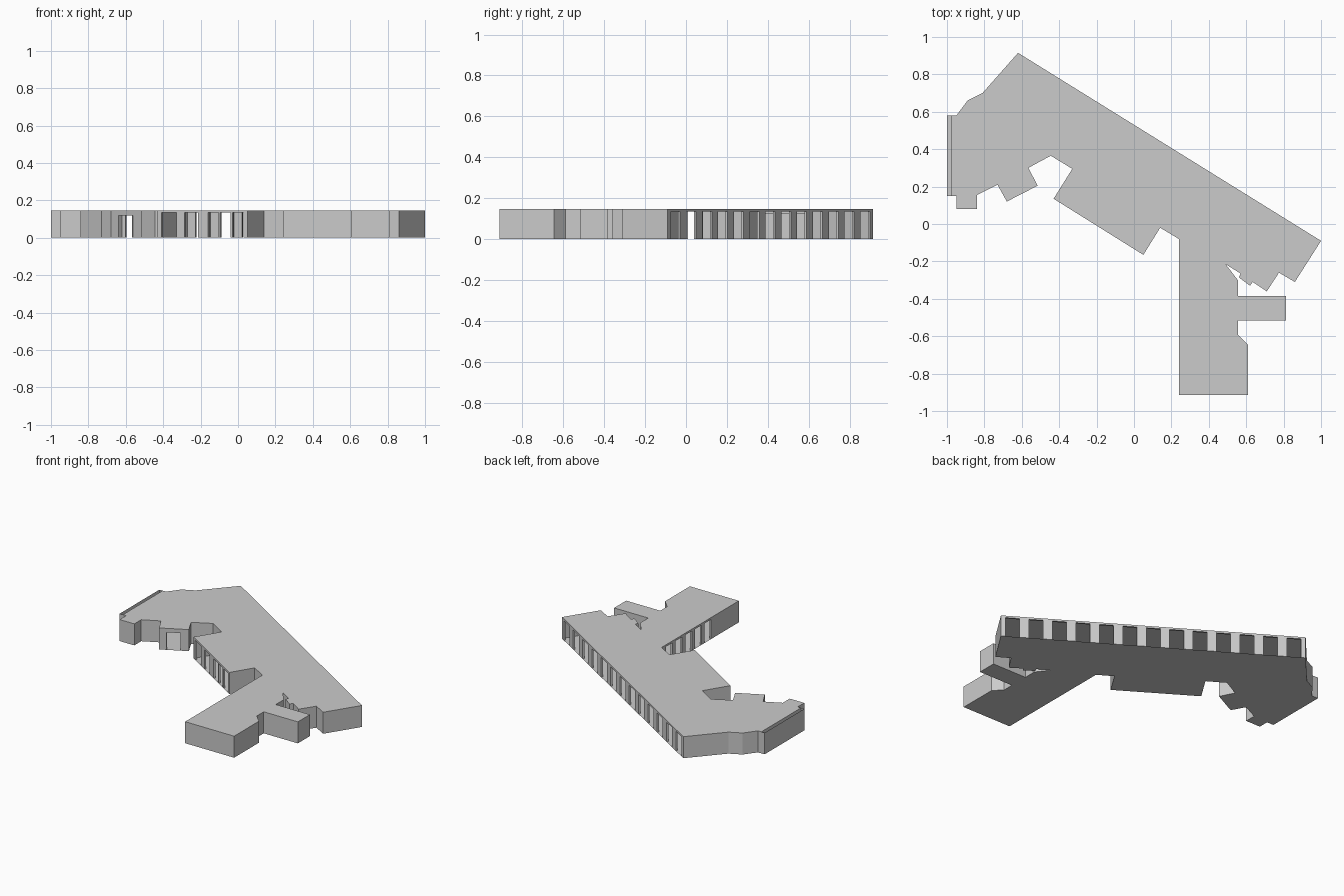
import bpy, bmesh
from mathutils import Vector

if "Cube" in bpy.data.objects:
    bpy.data.objects.remove(bpy.data.objects["Cube"])

H = 0.147        # roof height
LINTEL = 0.134   # top of openings
REVEAL = 0.012   # depth of opening sides

# footprint, clockwise from the north tip
OUTLINE = [(-.62, .915), (1, -.09), (.86, -.31), (.775, -.26), (.71, -.36),
           (.635, -.31), (.62, -.33), (.56, -.285), (.57, -.265), (.49, -.215),
           (.555, -.3), (.555, -.385), (.813, -.385), (.813, -.515), (.555, -.515),
           (.555, -.59), (.61, -.645), (.61, -.913), (.24, -.913), (.24, -.08),
           (.14, -.02), (.05, -.165), (-.43, .135), (-.33, .295), (-.445, .365),
           (-.565, .30), (-.515, .205), (-.68, .12), (-.73, .21), (-.84, .155),
           (-.84, .08), (-.95, .08), (-.95, .15), (-1, .15), (-1, .58),
           (-.95, .58), (-.89, .66), (-.81, .70)]
P = [Vector((x, y, 0)) for x, y in OUTLINE]


def make(name, polys):
    bm = bmesh.new()
    for poly in polys:
        bm.faces.new([bm.verts.new(p) for p in poly])
    bmesh.ops.remove_doubles(bm, verts=bm.verts, dist=1e-5)
    me = bpy.data.meshes.new(name)
    bm.to_mesh(me)
    bm.free()
    ob = bpy.data.objects.new(name, me)
    bpy.context.collection.objects.link(ob)
    return ob


def at(p, z):
    return Vector((p.x, p.y, z))


def upright(a, b, z0, z1):
    return [at(b, z0), at(a, z0), at(a, z1), at(b, z1)]


def wall(a, b, openings=(), top=LINTEL):
    """Wall panel from a to b; openings are (start, end) fractions along it."""
    polys, last = [], 0
    d = (b - a).normalized()
    inward = Vector((d.y, -d.x, 0)) * REVEAL
    for s, e in openings:
        ps, pe = a.lerp(b, s), a.lerp(b, e)
        polys.append(upright(a.lerp(b, last), ps, 0, H))
        polys.append(upright(ps, pe, top, H))
        polys.append(upright(ps, ps + inward, 0, top))
        polys.append(upright(pe + inward, pe, 0, top))
        polys.append([at(ps, top), at(pe, top), at(pe + inward, top), at(ps + inward, top)])
        last = e
    polys.append(upright(a.lerp(b, last), b, 0, H))
    return polys


# openings by the wall's starting corner
def spans(pairs, start, length):
    return sorted(((v - start) / length, (w - start) / length) for v, w in pairs)


N = 13
long_side = [((i + .2) / N, (i + .8) / N) for i in range(N)]
wing_side = spans([(c - .035, c + .035) for c in (-.58, -.475, -.37, -.265, -.16)], -.913, .833)
courtyard = [(1 - e, 1 - s) for s, e in spans(
    [(-.41, -.33), (-.285, -.215), (-.16, -.105), (-.095, -.04), (-.03, .03)], -.43, .48)]
courtyard.sort()
OPEN = {0: long_side, 18: wing_side, 21: courtyard, 26: [(.28, .75)]}

# outer walls
walls = []
for i, a in enumerate(P):
    b = P[(i + 1) % len(P)]
    walls += wall(a, b, OPEN.get(i, ()), .12 if i == 26 else LINTEL)
make("outer_walls", walls)

# floor slab
make("floor", [P])

# flat roof, held back from the west wall to leave a narrow gutter
edge = -.975
roof = [Vector((edge if p.x < -.99 else p.x, p.y, H)) for p in reversed(P)]
make("roof", [roof])
s, n = Vector((edge, .15, 0)), Vector((edge, .58, 0))
so, no = Vector((-1, .15, 0)), Vector((-1, .58, 0))
make("west_gutter", [upright(s, n, .125, H),
                     [at(so, .125), at(s, .125), at(n, .125), at(no, .125)]])
